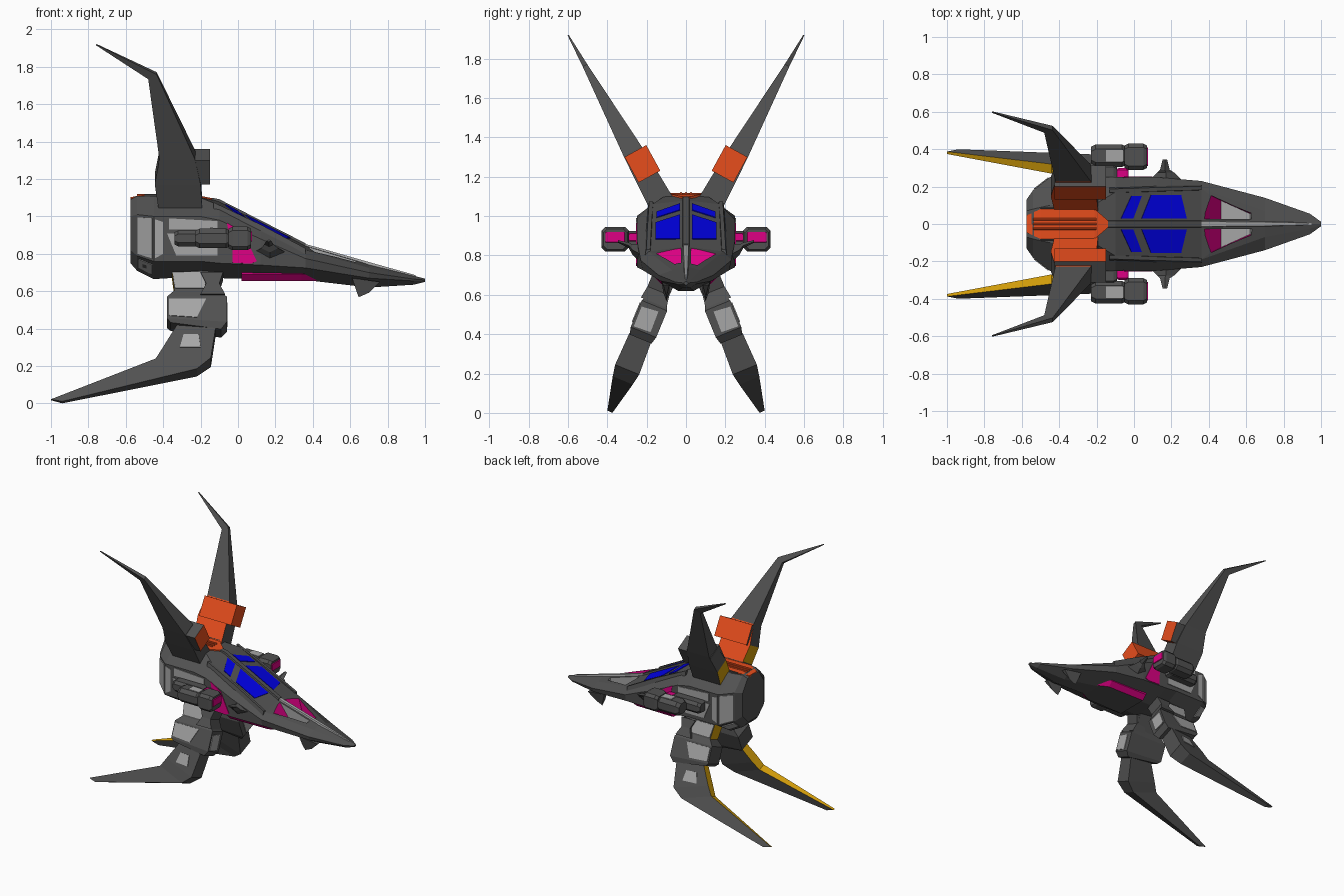
import bpy, bmesh, math
from mathutils import Vector
from mathutils.bvhtree import BVHTree

if "Cube" in bpy.data.objects:
    bpy.data.objects.remove(bpy.data.objects["Cube"])


def material(name, rgb):
    m = bpy.data.materials.new(name)
    m.diffuse_color = (*rgb, 1)
    m.use_nodes = True
    m.node_tree.nodes["Principled BSDF"].inputs["Base Color"].default_value = m.diffuse_color
    return m


DARK = material("dark_grey", (.082, .082, .082))
LIGHT = material("light_grey", (.38, .38, .38))
ORANGE = material("orange", (.80, .075, .012))
PINK = material("magenta", (.72, .0, .23))
BLUE = material("blue", (.0, .0, .85))
YELLOW = material("yellow", (.65, .34, .003))


def loft(name, rings, mats, mirror=False, rule=None):
    """Skin equal-sized rings, cap both ends; rule(normal, centre) gives the colour slot."""
    bm = bmesh.new()
    rows = [[bm.verts.new(p) for p in r] for r in rings]
    n = len(rows[0])
    for a, b in zip(rows, rows[1:]):
        for i in range(n):
            bm.faces.new((a[i], a[(i + 1) % n], b[(i + 1) % n], b[i]))
    bm.faces.new(rows[0])
    bm.faces.new(rows[-1])
    bmesh.ops.recalc_face_normals(bm, faces=bm.faces)
    bm.normal_update()
    if rule:
        for f in bm.faces:
            f.material_index = rule(f.normal, f.calc_center_median())
    tree = BVHTree.FromBMesh(bm)
    me = bpy.data.meshes.new(name)
    bm.to_mesh(me)
    bm.free()
    for m in mats:
        me.materials.append(m)
    ob = bpy.data.objects.new(name, me)
    bpy.context.collection.objects.link(ob)
    if mirror:
        mod = ob.modifiers.new("mirror", 'MIRROR')
        mod.use_axis = (False, True, False)
    return tree


def decal(name, tree, axis, pts, mat):
    """Thin plate projected onto a part from the side, the top or the front."""
    hits = []
    for a, b in pts:
        start, ray = {'side': ((a, 2, b), (0, -1, 0)), 'top': ((a, b, 3), (0, 0, -1)),
                      'front': ((2, a, b), (-1, 0, 0))}[axis]
        loc, nor, _, _ = tree.ray_cast(Vector(start), Vector(ray))
        if loc:
            hits.append((loc, nor))
    n = sum((h[1] for h in hits), Vector()).normalized()
    loft(name, [[h[0] - n * .003 for h in hits], [h[0] + n * .005 for h in hits]], [mat], True)


def limb(name, y0, z0, k, rings, mats, rule=None, thin=1):
    """Slanted limb: y follows z; each ring is trailing x,z, leading x,z, half thickness.
    thin scales the thickness of the trailing edge."""
    s = 1 / math.hypot(1, k)

    def ring(xt, zt, xl, zl, h):
        return [(x, y0 + k * (z - z0) + e * h * s, z - e * h * k * s)
                for x, z, e in ((xt, zt, -thin), (xl, zl, -1), (xl, zl, 1), (xt, zt, thin))]
    return loft(name, [ring(*r) for r in rings], mats, True, rule)


def box(name, x0, x1, y0, y1, z0, z1, mats, c=.02, mirror=True):
    """Box along x with chamfered long edges and shrunken ends."""
    def ring(x, g):
        a, b, d, e = y0 + g, y1 - g, z0 + g, z1 - g
        return [(x, a + c, d), (x, b - c, d), (x, b, d + c), (x, b, e - c),
                (x, b - c, e), (x, a + c, e), (x, a, e - c), (x, a, d + c)]
    q = c * .5
    return loft(name, [ring(x0, q), ring(x0 + c, 0), ring(x1 - c, 0), ring(x1, q)], mats, mirror)


# Hull: x, centre top z, then top edge, shoulder, chine and bottom edge as y, z
stations = [
    (-.575, 1.10, .07, 1.09, .13, 1.0, .13, .82, .06, .75),
    (-.54, 1.11, .08, 1.11, .18, 1.01, .18, .79, .08, .71),
    (-.45, 1.11, .10, 1.11, .25, 1.0, .25, .76, .10, .665),
    (-.20, 1.105, .11, 1.10, .25, 1.0, .25, .76, .09, .68),
    (-.10, 1.08, .17, 1.06, .25, .98, .25, .75, .09, .67),
    (.12, .968, .18, .945, .25, .88, .25, .74, .09, .665),
    (.36, .845, .19, .82, .23, .775, .22, .725, .08, .66),
    (.70, .745, .07, .725, .14, .70, .13, .67, .04, .62),
    (.94, .683, .025, .675, .055, .665, .05, .655, .02, .635),
    (1.0, .667, .006, .665, .012, .66, .01, .655, .004, .65)]


def hull_ring(s):
    half = [(s[i], s[i + 1]) for i in (2, 4, 6, 8)]
    return ([(s[0], 0, s[1])] + [(s[0], y, z) for y, z in half]
            + [(s[0], -y, z) for y, z in reversed(half)])


hull = loft("hull", [hull_ring(s) for s in stations], [DARK, PINK, LIGHT])

# Recesses in the nose top: coloured rear and outer walls, light floor
loft("nose_recess_cutter",
     [[(.33, .026, .90), (.36, .18, .90), (.66, .07, .90), (.66, .026, .90)],
      [(.465, .026, .715), (.465, .125, .715), (.62, .055, .715), (.62, .026, .715)]],
     [DARK, PINK, LIGHT], True,
     lambda n, c: 1 if n.x < -.5 or n.y > .5 else 2)
cutter = bpy.data.objects["nose_recess_cutter"]
cutter.hide_render = True
cutter.display_type = 'WIRE'
cut = bpy.data.objects["hull"].modifiers.new("nose_recess", 'BOOLEAN')
cut.operation, cut.solver, cut.object = 'DIFFERENCE', 'EXACT', cutter
cut.material_mode = 'TRANSFER'

# Cockpit windows and side panels
decal("small_window", hull, 'top', [(-.07, .03), (-.015, .15), (.04, .15), (-.005, .03)], BLUE)
decal("large_window", hull, 'top', [(.04, .03), (.09, .155), (.25, .155), (.28, .03)], BLUE)
decal("side_panel_upper", hull, 'side', [(-.37, .99), (-.11, .975), (-.11, .93), (-.37, .93)], LIGHT)
decal("side_panel_lower", hull, 'side', [(-.38, .91), (-.11, .91), (-.11, .79), (-.33, .79)], LIGHT)
decal("rear_side_panel", hull, 'side', [(-.533, .995), (-.456, .99), (-.456, .775), (-.533, .80)], LIGHT)
decal("rear_flat_panel", hull, 'side', [(-.445, .985), (-.40, .97), (-.40, .80), (-.445, .775)], LIGHT)
decal("rear_low_panel", hull, 'side', [(-.53, .775), (-.457, .745), (-.457, .69), (-.53, .73)], LIGHT)
decal("cheek_panel", hull, 'side', [(-.06, .965), (0, .932), (.03, .91), (.10, .76), (.07, .747),
                                    (-.03, .752), (-.03, .82)], PINK)

# Ridge along the nose, spine and rails around the windows
loft("nose_ridge", [[(x, -w, z - .03), (x, w, z - .03), (x, w * .6, z), (x, -w * .6, z)]
                    for x, w, z in ((.36, .022, .853), (.70, .017, .756), (.95, .008, .686))], [LIGHT])
loft("canopy_spine", [[(x, -.022, z - .03), (x, .022, z - .03), (x, .016, z), (x, -.016, z)]
                      for x, z in ((-.14, 1.10), (-.10, 1.092), (.36, .857))], [DARK])
loft("canopy_rail", [[(x, y - .012, z - .03), (x, y + .02, z - .035), (x, y + .012, z), (x, y - .008, z)]
                     for x, y, z in ((-.13, .175, 1.075), (.12, .183, .957), (.36, .19, .83))], [DARK], True)

# Small paired fins under the nose and horns on the flanks
loft("chin_fin", [[(.61, y + .01, .67), (.63, y, .61), (.645, .10, .568), (.70, .10, .592), (.76, y, .65)]
                  for y in (.085, .115)], [DARK], True)
loft("flank_horn", [[(x - w, y, z), (x, y, z - w * .5), (x + w, y, z), (x, y, z + w * .6)]
                    for x, y, w, z in ((.17, .22, .10, .80), (.17, .275, .045, .83),
                                       (.165, .29, .026, .85), (.165, .345, .012, .87))], [DARK], True)

# Belly bay with coloured sides and a dark keel
loft("belly_bay", [[(x, -w, .73), (x, w, .73), (x, w - .005, .69), (x, w - .04, .655),
                    (x, .04 - w, .655), (x, .005 - w, .69)]
                   for x, w in ((.02, .165), (.34, .16), (.42, .12))],
     [PINK, DARK], rule=lambda n, c: 1 if n.z < -.95 else 0)

# Deck stripe on the back, between low rails
loft("deck", [[(x, -w, z - .04), (x, w, z - .04), (x, w, z), (x, -w, z)]
              for x, w, z in ((-.575, .045, 1.103), (-.50, .08, 1.116), (-.21, .08, 1.112), (-.14, .02, 1.098))],
     [ORANGE])
for i, y in enumerate((.0, .025, -.025)):
    box("deck_rib_%d" % i, -.54, -.20, y - .006, y + .006, 1.10, 1.121, [ORANGE], .003, False)
box("deck_rail", -.50, -.21, .079, .087, 1.08, 1.121, [DARK], .003)

# Upper wings: inner root orange, trailing root yellow
limb("upper_wing", .133, 1.08, .555,
     [(-.42, 1.04, -.19, 1.04, .067), (-.445, 1.2, -.20, 1.2, .06), (-.42, 1.33, -.23, 1.33, .052),
      (-.48, 1.74, -.435, 1.765, .013), (-.76, 1.917, -.755, 1.92, .003)], [DARK, ORANGE, YELLOW],
     lambda n, c: 1 if n.y < -.5 and c.z < 1.3 else 2 if n.x < -.5 and c.z < 1.22 else 0)
limb("upper_wing_block", .12, 1.08, .548,
     [(-.425, 1.20, -.15, 1.20, .063), (-.425, 1.33, -.15, 1.33, .063)], [ORANGE, DARK],
     lambda n, c: 1 if n.y > .5 or n.x < -.5 or abs(n.z) > .6 and n.y > 0 else 0)

# Legs under the hull
leg = limb("leg", .22, .4, -.41,
           [(-.36, .74, -.10, .74, .055), (-.34, .585, -.11, .585, .05), (-.38, .545, -.06, .545, .07),
            (-.38, .43, -.06, .41, .07), (-.36, .41, -.09, .375, .06)], [DARK, YELLOW],
           lambda n, c: 1 if n.x < -.5 and c.z > .6 else 0)
decal("leg_panel_upper", leg, 'side', [(-.35, .70), (-.16, .70), (-.18, .615), (-.335, .615)], LIGHT)
decal("leg_panel_lower", leg, 'side', [(-.37, .56), (-.17, .56), (-.22, .46), (-.37, .47)], LIGHT)
decal("leg_panel_front", leg, 'front', [(.14, .515), (.225, .54), (.265, .44), (.18, .41)], LIGHT)
decal("leg_panel_front_top", leg, 'front', [(.115, .66), (.155, .67), (.175, .62), (.125, .61)], LIGHT)
limb("leg_brace", .23, .4, -.41,
     [(-.20, .68, -.08, .68, .06), (-.17, .62, -.10, .62, .06), (-.20, .56, -.07, .56, .07)], [DARK])

# Lower swept blades with yellow, thinner trailing edge
blade = limb("lower_blade", .225, .4, -.41,
             [(-.32, .42, -.12, .38, .06), (-.40, .29, -.145, .22, .066), (-.44, .23, -.22, .165, .055),
              (-1.0, .02, -.94, .006, .014)], [DARK, YELLOW],
             lambda n, c: 1 if n.x < -.2 and n.z > .35 and abs(n.y) < .75 else 0, .5)
decal("blade_panel", blade, 'side', [(-.29, .37), (-.21, .37), (-.20, .30), (-.31, .30)], LIGHT)

# Side pods: front block, rear block and arm
box("pod_front", -.05, .07, .29, .43, .82, .945, [DARK])
box("pod_intake", .05, .076, .31, .41, .865, .92, [PINK], .004)
pod = box("pod_rear", -.23, -.04, .305, .425, .83, .935, [DARK], .025)
decal("pod_top_panel", pod, 'top', [(-.15, .335), (-.06, .335), (-.06, .395), (-.15, .395)], LIGHT)
box("pod_arm", -.34, -.09, .22, .325, .84, .925, [DARK])
box("pod_link", -.09, -.03, .22, .30, .87, .915, [PINK], .01)
